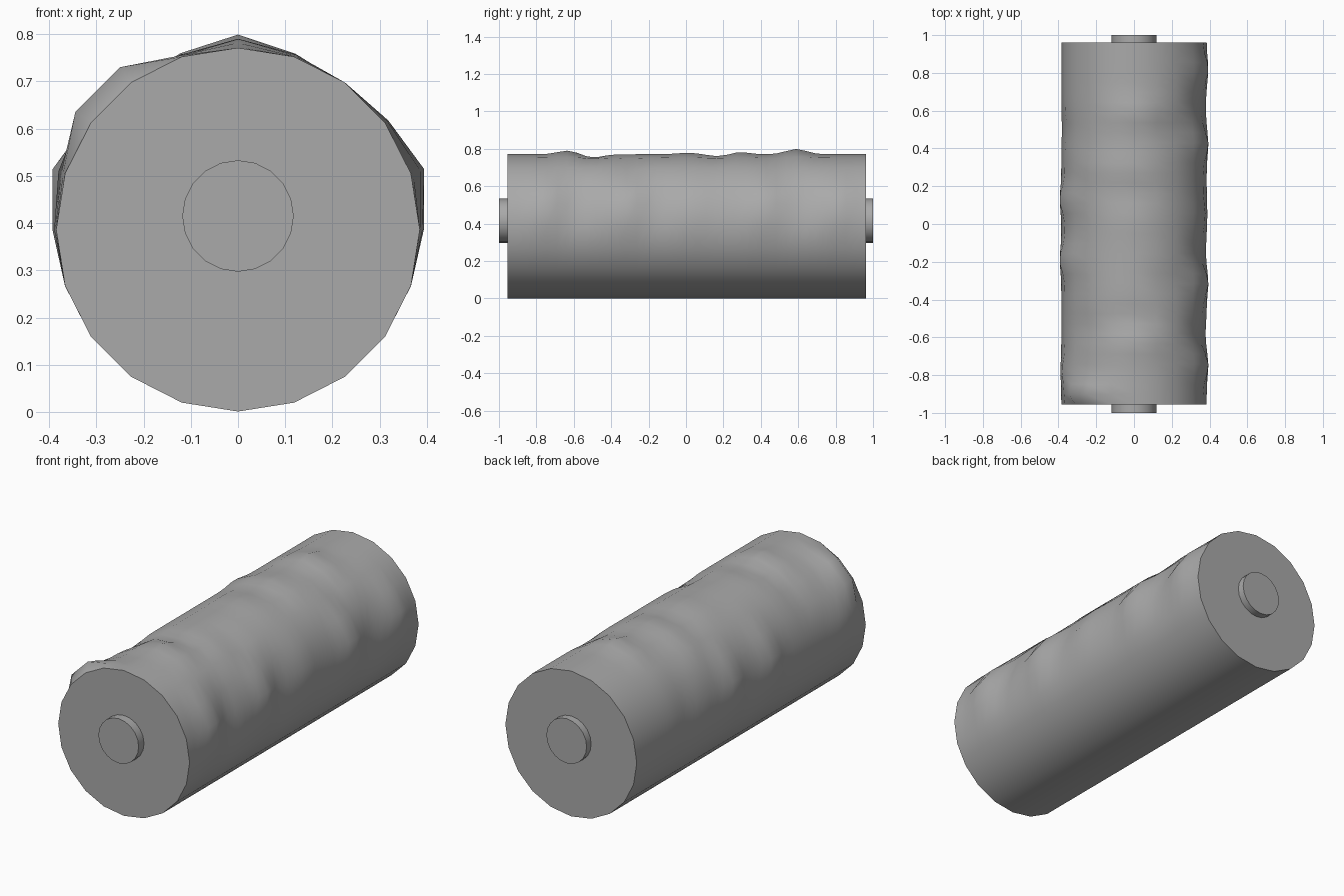
import bpy, bmesh, math
from mathutils import Matrix

cube = bpy.data.objects.get("Cube")
if cube:
    bpy.data.objects.remove(cube, do_unlink=True)

GREY = (0.4, 0.4, 0.4, 1)
mat = bpy.data.materials.new("plain grey")
mat.use_nodes = True
mat.diffuse_color = GREY
mat.node_tree.nodes["Principled BSDF"].inputs["Base Color"].default_value = GREY

SIDES, RINGS = 20, 36
RADIUS, CENTRE = 0.385, 0.386
FRONT, BACK = -0.955, 0.962

# Dents and swellings: angle in degrees (90 is the top), y, height
BUMPS = [
    (90, -0.63, 0.02), (90, -0.50, -0.018), (90, 0.01, 0.008),
    (90, 0.18, -0.012), (90, 0.28, 0.012), (90, 0.59, 0.028),
    (18, -0.75, 0.03), (18, -0.58, -0.022), (18, -0.31, 0.03),
    (18, -0.15, -0.015), (18, 0.05, 0.012), (18, 0.42, 0.03),
    (18, 0.62, -0.018), (18, 0.82, 0.03),
    (162, 0.13, 0.03), (162, -0.19, 0.03), (162, -0.78, 0.015),
    (162, 0.5, -0.012), (135, -0.9, 0.055), (126, -0.55, -0.015),
    (126, 0.3, 0.012), (54, -0.3, -0.014), (54, 0.5, -0.014),
]


def swelling(angle, y):
    total = 0
    for a, by, height in BUMPS:
        total += height * math.exp(-((angle - a) / 16) ** 2 - ((y - by) / 0.075) ** 2)
    return total


def finish(bm, name):
    bmesh.ops.recalc_face_normals(bm, faces=bm.faces)
    mesh = bpy.data.meshes.new(name)
    bm.to_mesh(mesh)
    bm.free()
    mesh.materials.append(mat)
    obj = bpy.data.objects.new(name, mesh)
    bpy.context.collection.objects.link(obj)
    bpy.ops.object.select_all(action="DESELECT")
    obj.select_set(True)
    bpy.context.view_layer.objects.active = obj
    bpy.ops.object.shade_smooth_by_angle(angle=math.radians(35))


# Lumpy roller body with flat ends
bm = bmesh.new()
rings = []
for i in range(RINGS + 1):
    y = FRONT + (BACK - FRONT) * i / RINGS
    ring = []
    for k in range(SIDES):
        angle = -90 + 360 * k / SIDES
        r = RADIUS
        if 0 < i < RINGS:
            r += swelling(angle, y)
        t = math.radians(angle)
        ring.append(bm.verts.new((r * math.cos(t), y, CENTRE + r * math.sin(t))))
    rings.append(ring)
for a, b in zip(rings, rings[1:]):
    for k in range(SIDES):
        n = (k + 1) % SIDES
        bm.faces.new((a[k], a[n], b[n], b[k]))
bm.faces.new(rings[0])
bm.faces.new(rings[-1])
finish(bm, "roller_body")

# Short axle stubs at both ends
for name, y0, y1 in (("front_stub", -1, FRONT + 0.02), ("back_stub", BACK - 0.02, 1)):
    bm = bmesh.new()
    place = Matrix.Translation((0, (y0 + y1) / 2, 0.415)) @ Matrix.Rotation(math.pi / 2, 4, "X")
    bmesh.ops.create_cone(bm, cap_ends=True, segments=SIDES, radius1=0.118,
                          radius2=0.118, depth=y1 - y0, matrix=place)
    finish(bm, name)
